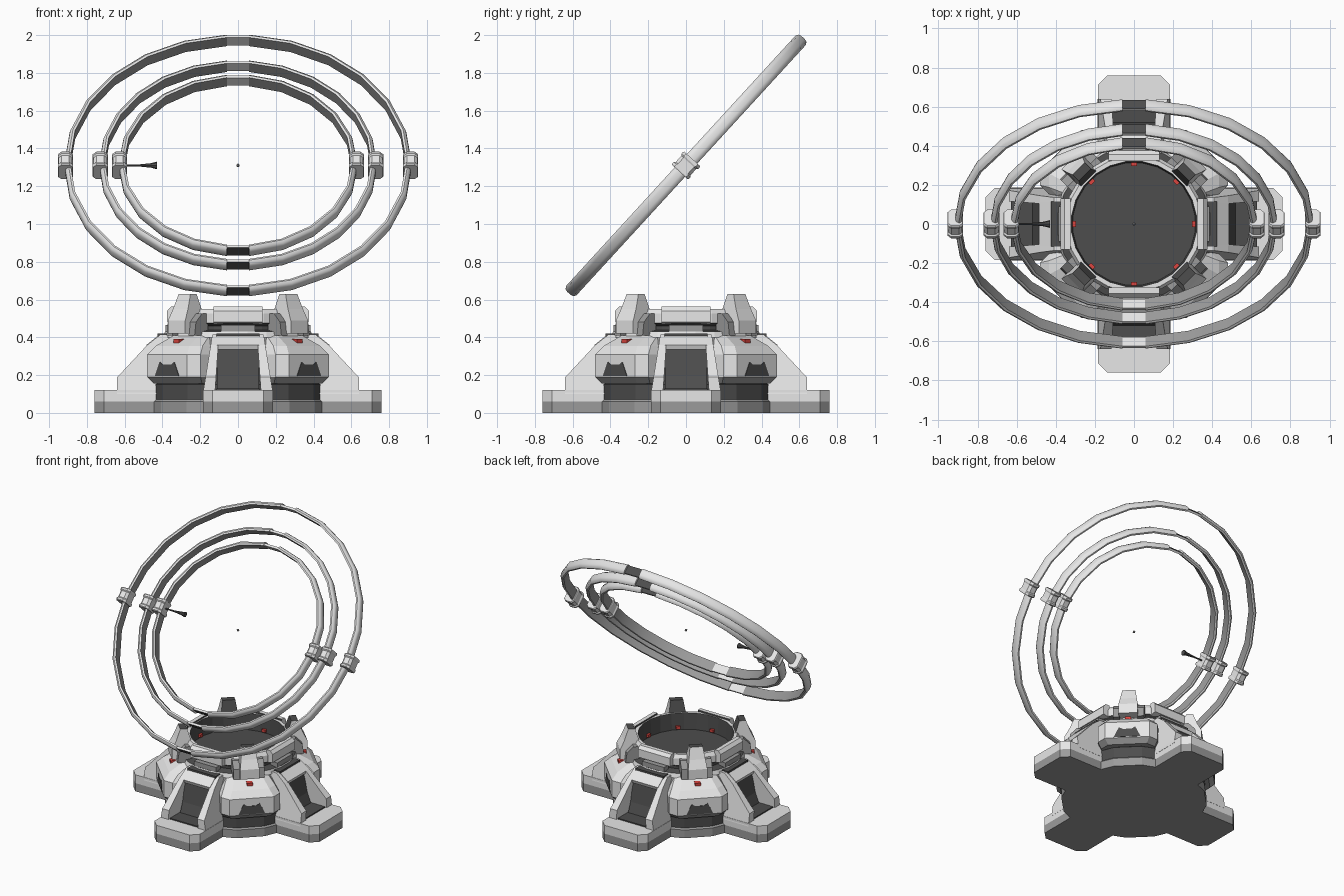
import bpy, bmesh, math
from mathutils import Matrix

if "Cube" in bpy.data.objects:
    bpy.data.objects.remove(bpy.data.objects["Cube"])


def material(name, v, rgb=None):
    m = bpy.data.materials.new(name)
    m.diffuse_color = (*(rgb or (v, v, v)), 1)
    m.use_nodes = True
    m.node_tree.nodes["Principled BSDF"].inputs["Base Color"].default_value = m.diffuse_color
    return m


LIGHT = material("light grey", 0.80)
MID = material("mid grey", 0.33)
DARK = material("dark grey", 0.075)
RED = material("signal red", 0, (0.7, 0.06, 0.05))
QUARTER = math.pi / 2


def rot(a):
    return Matrix.Rotation(a, 4, 'Z')


def loft(name, layers, mats, rule=None, mtx=None, smooth=False):
    """Skin a list of equal-length closed 3D loops and cap both ends."""
    bm = bmesh.new()
    loops = [[bm.verts.new(p) for p in loop] for loop in layers]
    n = len(loops[0])
    for a, b in zip(loops, loops[1:]):
        for i in range(n):
            j = (i + 1) % n
            bm.faces.new((a[i], a[j], b[j], b[i]))
    bm.faces.new(loops[0][::-1])
    bm.faces.new(loops[-1])
    bmesh.ops.recalc_face_normals(bm, faces=bm.faces)
    if rule:
        for f in bm.faces:
            f.material_index = rule(f.calc_center_median(), f.normal)
    me = bpy.data.meshes.new(name)
    bm.to_mesh(me)
    bm.free()
    for m in mats:
        me.materials.append(m)
    ob = bpy.data.objects.new(name, me)
    bpy.context.collection.objects.link(ob)
    if mtx:
        ob.matrix_world = mtx
    if smooth:
        bpy.ops.object.select_all(action='DESELECT')
        ob.select_set(True)
        bpy.context.view_layer.objects.active = ob
        bpy.ops.object.shade_smooth_by_angle(angle=math.radians(40))
    return ob


def repeat(ob, count, start=0.0):
    """Place linked copies of a part evenly around the z axis."""
    base = ob.matrix_world.copy()
    ob.matrix_world = rot(start) @ base
    for k in range(1, count):
        c = ob.copy()
        c.name = f"{ob.name}_{k + 1}"
        c.matrix_world = rot(start + k * math.tau / count) @ base
        bpy.context.collection.objects.link(c)


def lathe(name, prof, n, mats, rule=None):
    angles = [math.tau * (i + .5) / n for i in range(n)]
    return loft(name, [[(r * math.cos(a), r * math.sin(a), z) for a in angles] for r, z in prof],
                mats, rule)


def prism(name, prof, y0, y1, mats, rule=None):
    """Radial (r, z) profile extruded along the tangent."""
    return loft(name, [[(r, y, z) for r, z in prof] for y in (y0, y1)], mats, rule)


def box(name, x0, x1, hw, z0, z1, mat):
    return prism(name, [(x0, z0), (x1, z0), (x1, z1), (x0, z1)], -hw, hw, [mat])


def plan(r0, r1, hw, ch, z):
    """Half-hexagon plan outline with two chamfered outer corners."""
    return [(r0, -hw, z), (r1 - ch, -hw, z), (r1, -hw + ch, z),
            (r1, hw - ch, z), (r1 - ch, hw, z), (r0, hw, z)]


# central drum and body
lathe("base_drum", [(.49, 0), (.49, .06), (.48, .07), (.48, .15), (.45, .17), (.45, .33), (.38, .41)],
      16, [DARK, MID], lambda c, n: 1 if c.z < .065 or c.z > .34 else 0)

# four feet with chamfered outer corners, darker lower half
foot = loft("foot", [plan(.1, .76, .185, .05, -.0), plan(.1, .76, .185, .05, .06),
                     plan(.1, .76, .185, .05, .122)],
            [LIGHT, MID], lambda c, n: 1 if c.z < .05 else 0)
repeat(foot, 4)

# four buttresses: flared rails, dark recess and cross pieces
rail = [(.3, .1), (.64, .1), (.64, .19), (.615, .215), (.48, .36), (.41, .415), (.3, .415)]
for s in (-1, 1):
    ob = loft("buttress_rail", [[(r, s * (.10 + (.42 - z) * .07), z) for r, z in rail],
                                [(r, s * (.135 + (.42 - z) * .16), z) for r, z in rail]], [LIGHT])
    repeat(ob, 4)
repeat(prism("buttress_recess", [(.3, .1), (.53, .1), (.49, .2), (.46, .35), (.3, .38)],
             -.11, .11, [DARK]), 4)
repeat(prism("buttress_crossbar", [(.4, .36), (.475, .335), (.485, .36), (.42, .412), (.36, .412)],
             -.11, .11, [LIGHT]), 4)
repeat(box("buttress_top_plate", .33, .425, .115, .40, .421, DARK), 4)
repeat(box("buttress_step", .5, .63, .115, .11, .13, DARK), 4)

# four diagonal pods with vents and red lamps
pod = loft("pod", [plan(.3, .50, .18, .05, .155), plan(.3, .53, .2, .05, .19),
                   plan(.3, .53, .2, .05, .31), plan(.3, .49, .175, .05, .355),
                   plan(.3, .38, .13, .04, .415)],
           [LIGHT, MID], lambda c, n: 1 if c.z < .18 else 0)
repeat(pod, 4, QUARTER / 2)
vent = loft("pod_vent", [[(r, -.09, .195), (r, .09, .195), (r, .055, .27), (r, .03, .255),
                          (r, -.03, .255), (r, -.055, .27)] for r in (.526, .533)], [DARK])
repeat(vent, 4, QUARTER / 2)
repeat(box("pod_lamp", .425, .462, .02, .355, .39, RED), 4, QUARTER / 2)

# bowl on top with dark interior
lathe("bowl", [(.40, .40), (.39, .43), (.335, .44), (.335, .46), (.36, .475), (.36, .525),
               (.345, .55), (.322, .55), (.315, .43)], 24, [LIGHT, DARK],
      lambda c, n: 1 if n.xy.dot(c.xy) < -.1 or c.xy.length < .1 or .435 < c.z < .47 else 0)
repeat(prism("bowl_rim_panel", [(.325, .47), (.375, .48), (.375, .54), (.355, .562), (.325, .562)],
             -.13, .13, [LIGHT, DARK], lambda c, n: 1 if n.x < -.5 else 0), 4)
repeat(box("bowl_lower_block", .33, .385, .09, .43, .465, MID), 4)
repeat(box("bowl_lamp", .296, .318, .015, .44, .46, RED), 8)

# four claws around the bowl
claw = [(.325, .42), (.46, .42), (.46, .49), (.43, .55), (.40, .63), (.355, .63), (.325, .54)]
ob = loft("claw", [[(r, s * (.065 - max(0, z - .49) * .15), z) for r, z in claw] for s in (-1, 1)],
          [LIGHT, DARK], lambda c, n: 1 if n.x < -.3 or (n.z > .9 and c.z > .6) else 0)
repeat(ob, 4, QUARTER / 2)
for s in (-1, 1):
    repeat(prism("claw_bracket", [(.33, .41), (.43, .41), (.42, .48), (.375, .525), (.33, .525)],
                 s * .06, s * .105, [MID]), 4, QUARTER / 2)

# three tilted rings floating above
TILT = Matrix.Translation((0, 0, 1.31)) @ Matrix.Rotation(math.radians(47.5), 4, 'X')


def arc(name, R, a0, a1, steps, prof, mats, rule):
    layers = []
    for k in range(steps + 1):
        a = a0 + (a1 - a0) * k / steps
        layers.append([((R + d) * math.cos(a), (R + d) * math.sin(a), w) for d, w in prof])
    return loft(name, layers, mats, rule, TILT, smooth=True)


def inward(c, n):
    return 1 if n.xy.dot(c.xy.normalized()) < -.8 else 0


def outward(c, n):
    return 1 if n.xy.dot(c.xy.normalized()) > .5 else 0


BAND = [(-.03, -.034), (-.018, -.037), (-.004, -.027), (0, -.012),
        (0, .012), (-.004, .027), (-.018, .037), (-.03, .034)]
LINK = [(-.028, -.03), (-.012, -.03), (-.012, .03), (-.028, .03)]
for label, R, steps in (("outer", .92, 12), ("middle", .735, 12), ("inner", .633, 10)):
    gap = math.asin(.06 / R)
    for s in (-1, 1):
        # band spans one side, from the lower joint to the upper joint
        c = 0 if s > 0 else math.pi
        arc(f"{label}_ring_band", R, c - QUARTER + gap, c + QUARTER - gap, steps, BAND,
            [LIGHT, MID], inward)
        arc(f"{label}_ring_joint", R, s * QUARTER - gap * 1.1, s * QUARTER + gap * 1.1, 1, LINK,
            [LIGHT, DARK], outward)
        # flanged sleeve where the ring crosses the tilt axis
        hr, hn, ch = .04, .06, .018
        sect = [(-hr, -hn + ch), (-hr + ch, -hn), (hr - ch, -hn), (hr, -hn + ch),
                (hr, hn - ch), (hr - ch, hn), (-hr + ch, hn), (-hr, hn - ch)]
        stops = [(-.048, .93), (-.042, 1), (-.03, 1), (-.022, .88),
                 (.022, .88), (.03, 1), (.042, 1), (.048, .93)]
        loft(f"{label}_ring_sleeve", [[(s * (R - .006) + x * k, t, w * k) for x, w in sect]
                                      for t, k in stops], [LIGHT], None, TILT)

# needle pointing to the centre, and the tiny focus bead
needle = [(-.60, .005), (-.52, .006), (-.46, .012), (-.43, .02)]
loft("needle", [[(x, r * math.cos(math.tau * i / 8), r * math.sin(math.tau * i / 8))
                 for i in range(8)] for x, r in needle], [DARK], None, TILT)
bpy.ops.mesh.primitive_ico_sphere_add(subdivisions=1, radius=.01, location=(0, 0, 1.31))
bead = bpy.context.object
bead.name = "focus_bead"
bead.data.materials.append(MID)
